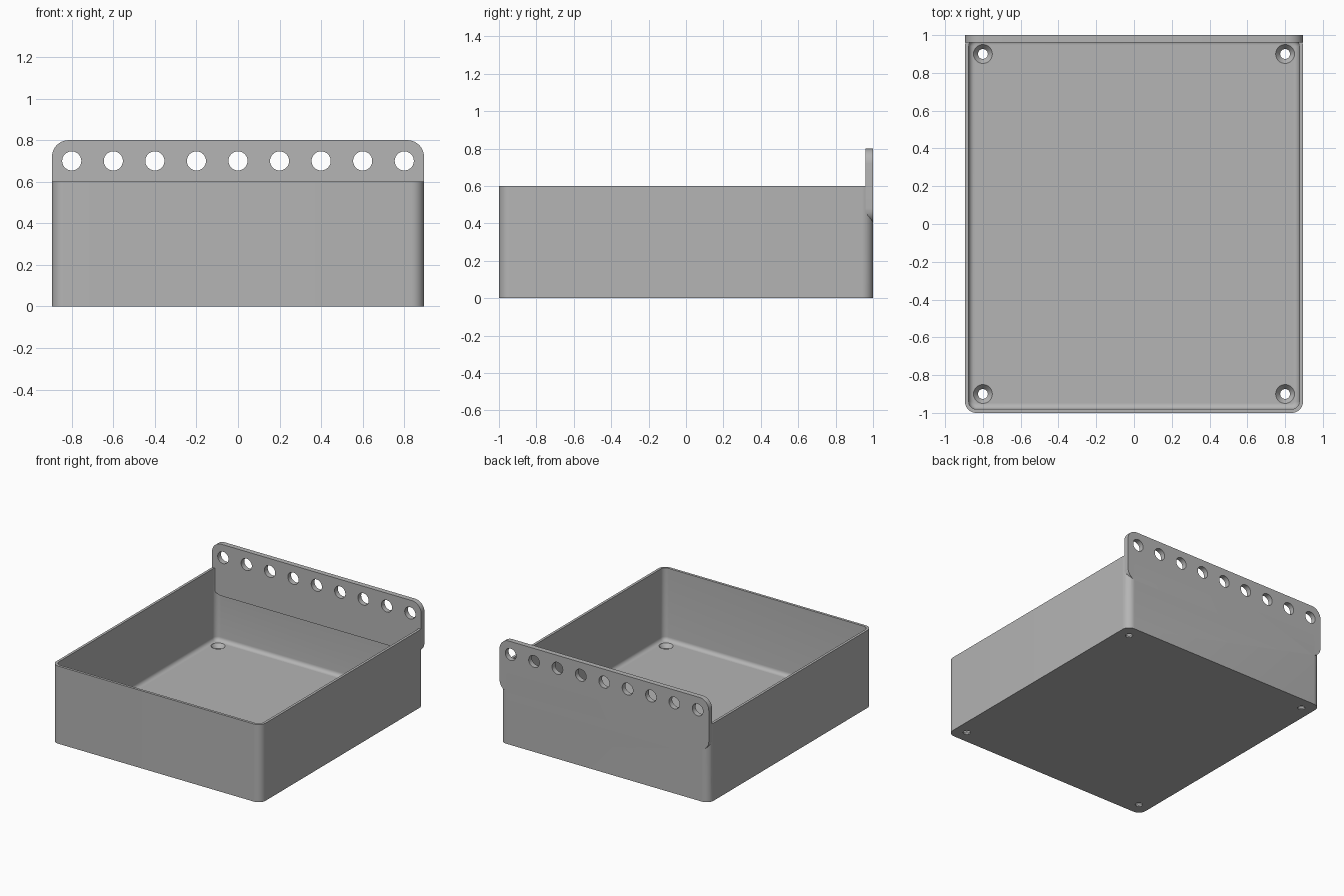
import bpy, bmesh, math
from mathutils import Vector

# Main dimensions
HALF_X, HALF_Y, HEIGHT = 0.895, 1.0, 0.6
WALL, FLOOR, FILLET, CORNER = 0.02, 0.04, 0.03, 0.06
PLATE_LOW, PLATE_HIGH, PLATE_FRONT, PLATE_CORNER = 0.4, 0.8, 0.96, 0.08

cube = bpy.data.objects.get("Cube")
if cube:
    bpy.data.objects.remove(cube, do_unlink=True)

grey = bpy.data.materials.new("plain grey")
grey.use_nodes = True
colour = (0.46, 0.46, 0.46, 1)
grey.diffuse_color = colour
grey.node_tree.nodes["Principled BSDF"].inputs["Base Color"].default_value = colour


def rounded_rect(hx, hy, r, steps=10):
    """Counter-clockwise outline with rounded corners."""
    points = []
    for k, (sx, sy) in enumerate([(1, 1), (-1, 1), (-1, -1), (1, -1)]):
        for i in range(steps + 1):
            a = math.pi / 2 * (k + i / steps)
            points.append((sx * (hx - r) + r * math.cos(a),
                           sy * (hy - r) + r * math.sin(a)))
    return points


def circle(r, sides=40):
    return [(r * math.cos(2 * math.pi * i / sides),
             r * math.sin(2 * math.pi * i / sides)) for i in range(sides)]


def loft(name, sections, place=lambda p: p):
    """Skin a closed solid through (outline, height) sections."""
    bm = bmesh.new()
    rings = [[bm.verts.new(place(Vector((x, y, z)))) for x, y in outline]
             for outline, z in sections]
    for low, high in zip(rings, rings[1:]):
        for i in range(len(low)):
            j = (i + 1) % len(low)
            bm.faces.new((low[i], low[j], high[j], high[i]))
    bm.faces.new(rings[0][::-1])
    bm.faces.new(rings[-1])
    bmesh.ops.recalc_face_normals(bm, faces=bm.faces)
    mesh = bpy.data.meshes.new(name)
    bm.to_mesh(mesh)
    bm.free()
    mesh.materials.append(grey)
    obj = bpy.data.objects.new(name, mesh)
    bpy.context.collection.objects.link(obj)
    return obj


def combine(target, tool, operation):
    """Apply a boolean and discard the tool object."""
    tool.hide_render = True
    mod = target.modifiers.new("combine", 'BOOLEAN')
    mod.operation, mod.object, mod.solver = operation, tool, 'EXACT'
    bpy.context.view_layer.objects.active = target
    bpy.ops.object.modifier_apply(modifier=mod.name)
    bpy.data.objects.remove(tool, do_unlink=True)


# Open tray: outside wall, rim, inside wall, floor fillet
def inset(d):
    return rounded_rect(HALF_X - d, HALF_Y - d, CORNER - d)


sections = [(inset(0), 0), (inset(0), HEIGHT), (inset(WALL), HEIGHT)]
for i in range(7):
    a = math.pi / 2 * i / 6
    sections.append((inset(WALL + FILLET * (1 - math.cos(a))),
                     FLOOR + FILLET * (1 - math.sin(a))))
tray = loft("tray", sections)

# Countersunk screw holes in the floor corners
for sx in (-1, 1):
    for sy in (-1, 1):
        centre = Vector((sx * 0.8, sy * 0.9, 0))
        cutter = loft("screw_cutter",
                      [(circle(0.026), -0.1), (circle(0.026), 0.01),
                       (circle(0.05), FLOOR), (circle(0.05), 0.1)],
                      lambda p: p + centre)
        combine(tray, cutter, 'DIFFERENCE')

# Hanging plate across the back
middle = (PLATE_LOW + PLATE_HIGH) / 2
outline = rounded_rect(HALF_X, (PLATE_HIGH - PLATE_LOW) / 2, PLATE_CORNER)
plate = loft("hanging_plate", [(outline, PLATE_FRONT), (outline, HALF_Y)],
             lambda p: Vector((p.x, p.z, middle + p.y)))
combine(tray, plate, 'UNION')

# Row of peg holes through the plate
for k in range(-4, 5):
    cutter = loft("peg_cutter", [(circle(0.046), 0.9), (circle(0.046), 1.1)],
                  lambda p: Vector((k * 0.2 + p.x, p.z, 0.7 + p.y)))
    combine(tray, cutter, 'DIFFERENCE')

tray.name = "wall_tray"
bpy.ops.object.select_all(action='DESELECT')
tray.select_set(True)
bpy.context.view_layer.objects.active = tray
bpy.ops.object.shade_smooth_by_angle(angle=math.radians(30))
